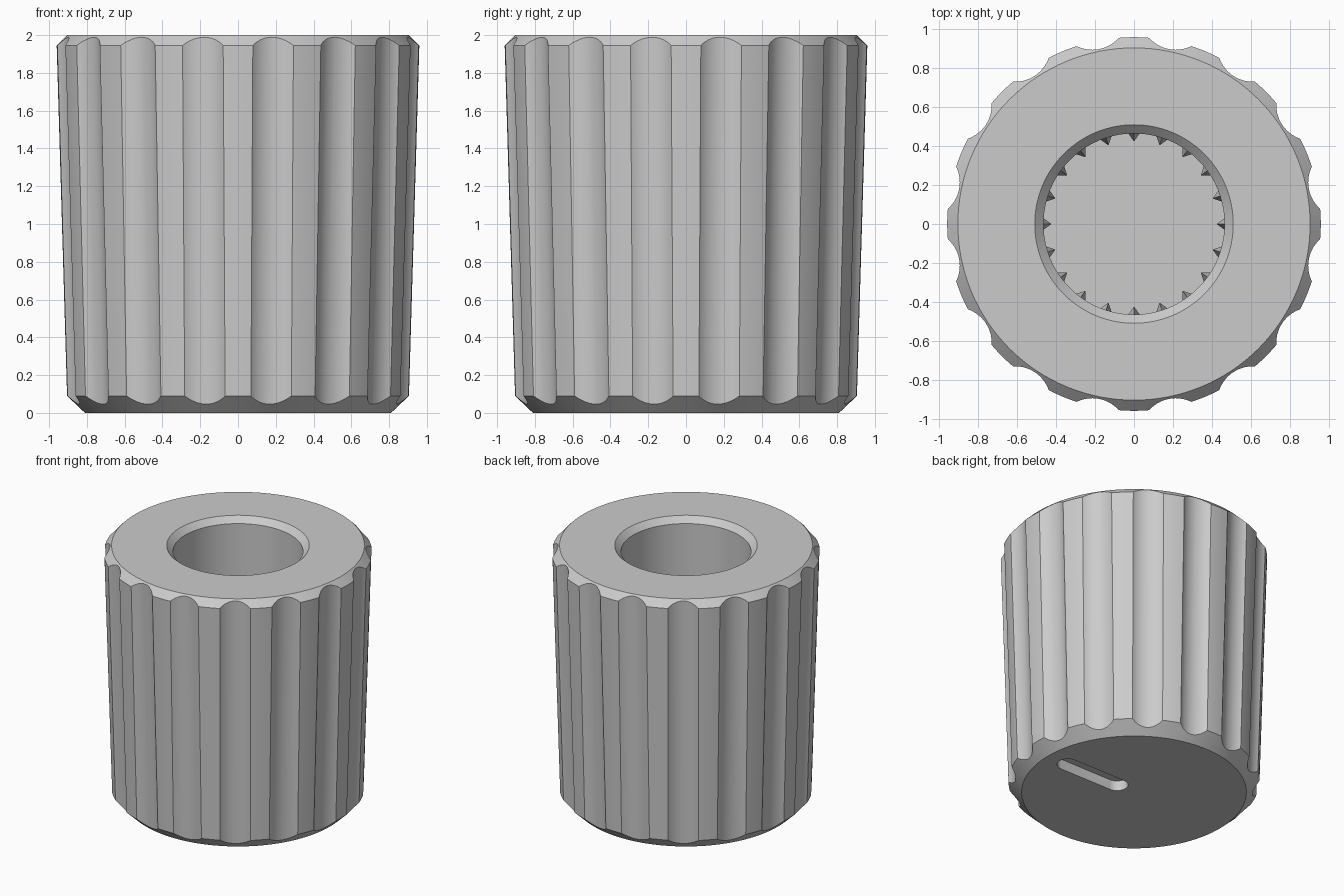
import bpy, bmesh, math
from mathutils import Matrix, Vector

if "Cube" in bpy.data.objects:
    bpy.data.objects.remove(bpy.data.objects["Cube"], do_unlink=True)

grey = bpy.data.materials.new("plain_grey")
grey.use_nodes = True
COLOUR = (0.6, 0.6, 0.6, 1)
grey.diffuse_color = COLOUR
grey.node_tree.nodes["Principled BSDF"].inputs["Base Color"].default_value = COLOUR


def make(name, bm):
    bmesh.ops.recalc_face_normals(bm, faces=bm.faces)
    mesh = bpy.data.meshes.new(name)
    bm.to_mesh(mesh)
    bm.free()
    mesh.materials.append(grey)
    obj = bpy.data.objects.new(name, mesh)
    bpy.context.collection.objects.link(obj)
    return obj


def cut(obj, cutter):
    mod = obj.modifiers.new("cut", 'BOOLEAN')
    mod.operation, mod.solver, mod.object = 'DIFFERENCE', 'EXACT', cutter
    bpy.context.view_layer.objects.active = obj
    bpy.ops.object.modifier_apply(modifier=mod.name)
    bpy.data.objects.remove(cutter, do_unlink=True)


# Tapered body with chamfered rims and a blind bore, turned from one profile
FLOOR = 0.3
profile = [(0, 0), (0.81, 0), (0.905, 0.09), (0.96, 1.945), (0.905, 2),
           (0.51, 2), (0.465, 1.955), (0.465, FLOOR), (0, FLOOR)]
bm = bmesh.new()
verts = [bm.verts.new((r, 0, z)) for r, z in profile]
edges = [bm.edges.new(pair) for pair in zip(verts, verts[1:])]
bmesh.ops.spin(bm, geom=verts + edges, axis=(0, 0, 1), cent=(0, 0, 0),
               angle=math.tau, steps=128, use_merge=True)
bmesh.ops.remove_doubles(bm, verts=bm.verts, dist=0.0001)
body = make("knob_body", bm)

# Grip flutes: round cutters leaning with the side wall
FLUTES, FLUTE_R = 16, 0.176
lean = Matrix.Rotation(math.atan2(0.055, 1.855), 4, 'Y')
bm = bmesh.new()
for i in range(FLUTES):
    turn = Matrix.Rotation(math.tau * (i + 0.5) / FLUTES, 4, 'Z')
    place = Matrix.Translation((0.887 + FLUTE_R, 0, 1))
    bmesh.ops.create_cone(bm, cap_ends=True, segments=64, radius1=FLUTE_R,
                          radius2=FLUTE_R, depth=2.6, matrix=turn @ place @ lean)
cut(body, make("flute_cutter", bm))

# Pointer slot with round ends, sunk in the underside
SLOT_R, SLOT_DEPTH = 0.08, 0.08
bm = bmesh.new()
outline = []
for centre, start in ((0.62, -90), (0.16, 90)):
    for step in range(17):
        a = math.radians(start + step * 180 / 16)
        outline.append(bm.verts.new((centre + SLOT_R * math.cos(a), SLOT_R * math.sin(a), -0.1)))
face = bm.faces.new(outline)
top = bmesh.ops.extrude_face_region(bm, geom=[face])["geom"]
bmesh.ops.translate(bm, vec=(0, 0, 0.1 + SLOT_DEPTH),
                    verts=[g for g in top if isinstance(g, bmesh.types.BMVert)])
cut(body, make("slot_cutter", bm))

# Spline teeth low in the bore, running out to points at the wall
TEETH, TOOTH_TOP, TAPER = 20, 1.1, 0.2
bm = bmesh.new()
for i in range(TEETH):
    turn = Matrix.Rotation(math.tau * i / TEETH, 3, 'Z')
    section = [(0.468, -0.032), (0.425, 0), (0.468, 0.032)]
    low, high = ([bm.verts.new(turn @ Vector((x, y, z))) for x, y in section]
                 for z in (FLOOR - 0.01, TOOTH_TOP - TAPER))
    tip = bm.verts.new(turn @ Vector((0.468, 0, TOOTH_TOP)))
    bm.faces.new(low)
    for a, b in ((0, 1), (1, 2), (2, 0)):
        bm.faces.new((low[a], low[b], high[b], high[a]))
        bm.faces.new((high[a], high[b], tip))
make("spline_teeth", bm)

# Smooth the round walls, keeping the rims and flute edges crisp
bpy.ops.object.select_all(action='DESELECT')
body.select_set(True)
bpy.context.view_layer.objects.active = body
bpy.ops.object.shade_smooth_by_angle(angle=math.radians(20))
